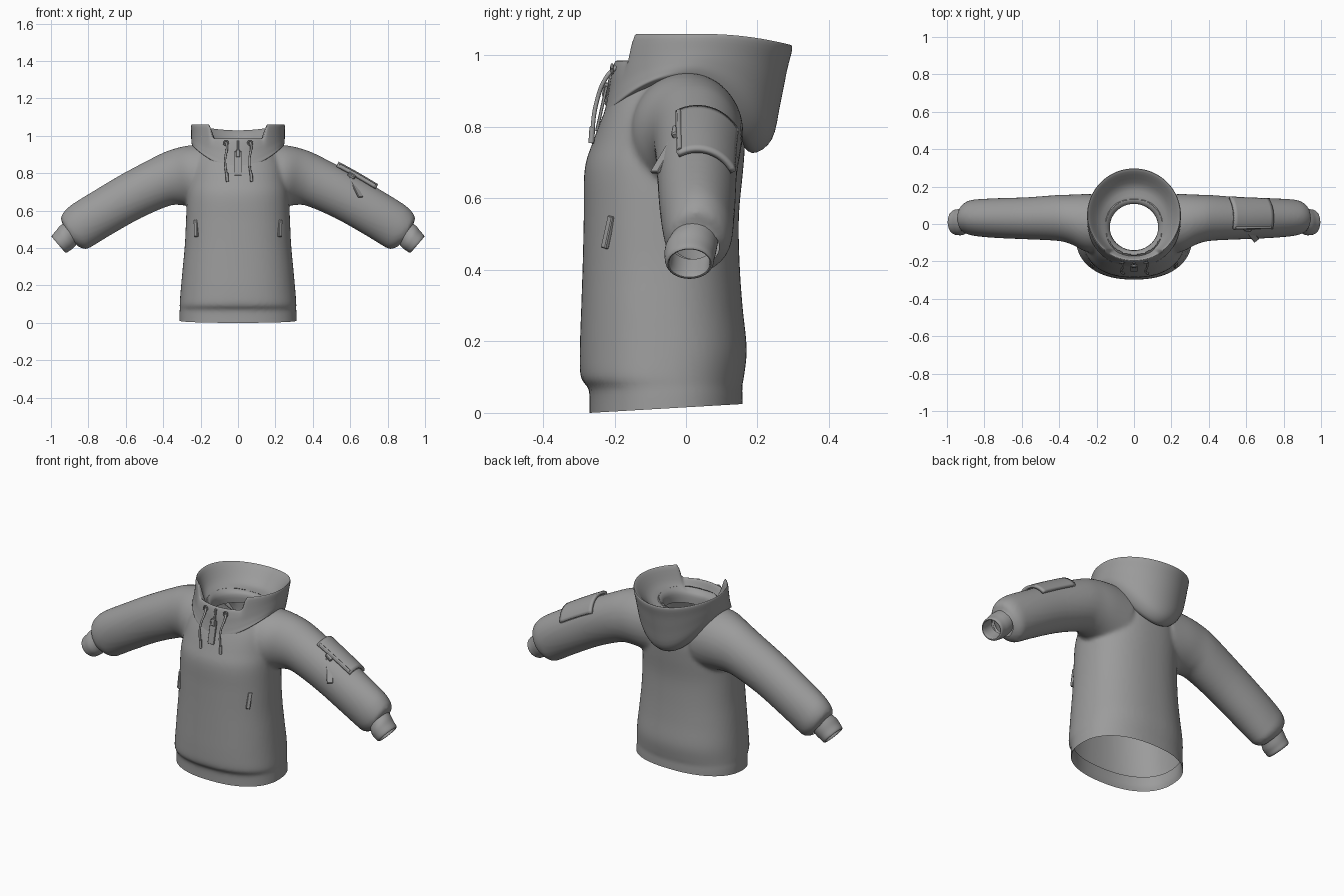
import bpy, bmesh, math
from mathutils import Vector, Matrix

if "Cube" in bpy.data.objects:
    bpy.data.objects.remove(bpy.data.objects["Cube"])

TAU = 2 * math.pi
grey = bpy.data.materials.new("fabric grey")
grey.diffuse_color = (0.33, 0.33, 0.33, 1)
grey.use_nodes = True
grey.node_tree.nodes["Principled BSDF"].inputs["Base Color"].default_value = grey.diffuse_color


def finish(name, bm, smooth=40):
    bmesh.ops.recalc_face_normals(bm, faces=bm.faces[:])
    me = bpy.data.meshes.new(name)
    bm.to_mesh(me)
    bm.free()
    ob = bpy.data.objects.new(name, me)
    bpy.context.collection.objects.link(ob)
    me.materials.append(grey)
    if smooth:
        bpy.ops.object.select_all(action='DESELECT')
        ob.select_set(True)
        bpy.context.view_layer.objects.active = ob
        bpy.ops.object.shade_smooth_by_angle(angle=math.radians(smooth))
    return ob


def sample(rows, t):
    """Catmull-Rom value between rows of section numbers."""
    i = min(int(t), len(rows) - 2)
    f = t - i
    p = [rows[max(0, min(len(rows) - 1, i + k))] for k in (-1, 0, 1, 2)]
    return [0.5 * (2 * b + (c - a) * f + (2 * a - 5 * b + 4 * c - d) * f * f
                   + (3 * b - a - 3 * c + d) * f ** 3) for a, b, c, d in zip(*p)]


def loft(bm, rows, point, steps=4, n=64, caps=False):
    rings = []
    for k in range((len(rows) - 1) * steps + 1):
        row = sample(rows, k / steps)
        rings.append([bm.verts.new(point(row, TAU * j / n)) for j in range(n)])
    for a, b in zip(rings, rings[1:]):
        for j in range(n):
            bm.faces.new((a[j], a[(j + 1) % n], b[(j + 1) % n], b[j]))
    if caps:
        bm.faces.new(rings[0][::-1])
        bm.faces.new(rings[-1])


def power(v, e):
    return math.copysign(abs(v) ** e, v)


# Section shapes: torso, sleeve, hood
def torso_point(r, a):
    z, w, yf, yb = r
    return (w * power(math.sin(a), .87),
            (yf + yb) / 2 - (yb - yf) / 2 * power(math.cos(a), .87), z)


def sleeve_point(r, a, side=1, puff=1.0):
    tx, tz, bx, bz, y0, y1 = r
    c, s = puff * math.cos(a), puff * math.sin(a)
    return (side * ((tx + bx) / 2 + (tx - bx) / 2 * c),
            (y0 + y1) / 2 + (y1 - y0) / 2 * s,
            (tz + bz) / 2 + (tz - bz) / 2 * c)


def hood_point(r, a):
    w, yf, yb, zf, zs, zb, notch = r
    c = math.cos(a)
    soft = c * c
    if c > 0:
        t = max(0, min(1, (0.68 - min(a, TAU - a)) / 0.12))
        soft += (t * t * (3 - 2 * t) - soft) * max(0, min(1, notch))
    z = zs + ((zf if c > 0 else zb) - zs) * soft
    return (w * math.sin(a), yf + (yb - yf) * (1 - c) / 2, z)


TORSO = [(-.04, .315, -.27, .16), (.05, .313, -.27, .158), (.075, .311, -.276, .157),
         (.10, .312, -.295, .162), (.18, .306, -.297, .170), (.30, .295, -.293, .158),
         (.42, .284, -.289, .150), (.55, .278, -.286, .148), (.68, .272, -.284, .160),
         (.76, .262, -.260, .165), (.85, .245, -.225, .160), (.92, .20, -.19, .15),
         (.96, .15, -.15, .12)]
SLEEVE = [(.10, .955, .16, .60, -.16, .155), (.25, .95, .25, .62, -.15, .16),
          (.36, .925, .31, .63, -.108, .157), (.45, .885, .37, .625, -.09, .155),
          (.62, .795, .52, .56, -.082, .143), (.78, .70, .68, .47, -.075, .138),
          (.88, .638, .77, .415, -.067, .133), (.925, .60, .81, .395, -.06, .128),
          (.947, .56, .85, .405, -.048, .11), (.935, .52, .865, .42, -.035, .09),
          (.95, .50, .88, .41, -.035, .085)]
CUFF = [(.925, .54, .855, .43, -.04, .09), (.955, .515, .88, .40, -.058, .085),
        (.975, .49, .90, .386, -.06, .08), (.995, .467, .917, .375, -.056, .076),
        (.988, .46, .925, .385, -.046, .066), (.94, .51, .88, .43, -.04, .075)]
HOOD = [(.20, -.19, .14, .85, .92, .77, 0), (.237, -.228, .185, .83, .94, .727, 0),
        (.248, -.224, .24, .86, .96, .765, 0), (.25, -.216, .265, .90, .985, .87, 0),
        (.25, -.21, .283, .94, 1.015, .96, .3), (.25, -.20, .297, .98, 1.055, 1.02, 1),
        (.238, -.188, .28, .98, 1.052, 1.022, 1), (.19, -.17, .20, .935, .985, .95, .2),
        (.135, -.145, .115, .91, .94, .94, 0), (.13, -.14, .11, .86, .88, .88, 0)]

# Jacket body and sleeves fused into one cloth shell
bm = bmesh.new()
loft(bm, TORSO, torso_point, caps=True)
for side in (1, -1):
    loft(bm, SLEEVE, lambda r, a: sleeve_point(r, a, side), caps=True)
body = finish("jacket_body", bm, 0)
mod = body.modifiers.new("fuse", 'REMESH')
mod.mode = 'VOXEL'
mod.voxel_size = 0.011
mod = body.modifiers.new("soften", 'SMOOTH')
mod.iterations = 4
bpy.context.view_layer.update()
fused = body.evaluated_get(bpy.context.evaluated_depsgraph_get())
bm = bmesh.new()
bm.from_mesh(fused.to_mesh())
bpy.data.objects.remove(body)


def cut(co, no):
    bmesh.ops.bisect_plane(bm, geom=bm.verts[:] + bm.edges[:] + bm.faces[:],
                           plane_co=co, plane_no=no, clear_outer=True)


# Open the hem, wrists and neck
cut((0, -.27, 0), (0, .058, -1))
for side in (1, -1):
    cut((side * .902, 0, .468), (side * .79, 0, -.61))
neck = [v for v in bm.verts if v.co.z > .75
        and (v.co.x / .15) ** 2 + ((v.co.y + .015) / .145) ** 2 < 1]
bmesh.ops.delete(bm, geom=neck, context='VERTS')
finish("jacket_body", bm, 60)

# Turned-in hem lining
bm = bmesh.new()
loft(bm, [(.0, .312, -.268, .158), (.03, .303, -.259, .149), (.08, .303, -.262, .149)],
     lambda r, a: (lambda p: (p[0], p[1], p[2] + .058 * (p[1] + .27)))(torso_point(r, a)))
finish("hem_lining", bm)

# Cuffs
for side, label in ((1, "left"), (-1, "right")):
    bm = bmesh.new()
    loft(bm, CUFF, lambda r, a: sleeve_point(r, a, side), n=40)
    finish(label + "_cuff", bm)

# Hood lying open on the shoulders
bm = bmesh.new()
loft(bm, HOOD, hood_point, n=128)
finish("hood", bm, 60)


def strap(name, start, end, width, thick, face):
    """Bevelled flat bar from start to end, turned toward the face direction."""
    a, b = Vector(start), Vector(end)
    z = (b - a).normalized()
    x = Vector(face).cross(z).normalized()
    y = z.cross(x)
    rot = Matrix((x, y, z)).transposed().to_4x4()
    bm = bmesh.new()
    bmesh.ops.create_cube(bm, size=1)
    bmesh.ops.scale(bm, vec=(width, thick, (b - a).length), verts=bm.verts[:])
    bmesh.ops.bevel(bm, geom=bm.edges[:], offset=thick * .2, segments=1, affect='EDGES')
    bmesh.ops.transform(bm, matrix=Matrix.Translation((a + b) / 2) @ rot, verts=bm.verts[:])
    return finish(name, bm, 30)


def cord(name, points, radius):
    cu = bpy.data.curves.new(name, 'CURVE')
    cu.dimensions = '3D'
    cu.bevel_depth = radius
    cu.bevel_resolution = 2
    cu.use_fill_caps = True
    sp = cu.splines.new('BEZIER')
    sp.bezier_points.add(len(points) - 1)
    for p, co in zip(sp.bezier_points, points):
        p.co = co
        p.handle_left_type = p.handle_right_type = 'AUTO'
    cu.materials.append(grey)
    bpy.context.collection.objects.link(bpy.data.objects.new(name, cu))


# Front pocket tabs, drawstrings and eyelets
for side, label in ((1, "left"), (-1, "right")):
    strap(label + "_pocket_tab", (side * .223, -.228, .46), (side * .226, -.208, .55),
          .022, .014, (side * .6, -.8, 0))
    x = side * .065
    cord(label + "_drawstring", [(x, -.195, .968), (x + .006, -.222, .94),
                                 (x - .004, -.25, .87), (x + .008, -.265, .76)], .006)
    cord(label + "_cord_tip", [(x + .005, -.262, .80), (x + .008, -.265, .755)], .008)
    ring = [(x + .012 * math.cos(TAU * k / 8), -.207, .962 + .012 * math.sin(TAU * k / 8))
            for k in range(9)]
    cord(label + "_eyelet", ring, .004)

# Neck zip with hanging pull
strap("neck_zip", (0, -.222, .86), (0, -.205, .975), .012, .012, (0, -1, 0))
strap("neck_zip_slider", (0, -.228, .885), (0, -.222, .925), .024, .016, (0, -1, 0))
strap("neck_zip_pull", (0, -.25, .788), (0, -.222, .915), .04, .009, (0, -1, 0))

# Sleeve pocket patch following the arm
bm = bmesh.new()
rows = [[bm.verts.new(sleeve_point(sample(SLEEVE, 3.5 + 1.22 * i / 12), -.47 + 1.5 * j / 14, 1, 1.09))
         for j in range(15)] for i in range(13)]
for a, b in zip(rows, rows[1:]):
    for j in range(14):
        bm.faces.new((a[j], a[j + 1], b[j + 1], b[j]))
patch = finish("sleeve_pocket", bm, 40)
mod = patch.modifiers.new("thickness", 'SOLIDIFY')
mod.thickness = .016
mod.offset = 0

# Sleeve zip, slider and pull
cord("sleeve_zip", [sleeve_point(sample(SLEEVE, t), -.40, 1, 1.14) for t in (3.55, 4.1, 4.66)], .007)
strap("sleeve_zip_slider", (.59, -.025, .80), (.625, -.03, .775), .022, .02, (.3, -.4, .8))
strap("sleeve_zip_pull", (.60, -.02, .785), (.655, -.088, .672), .032, .01, (.5, -.6, .6))
